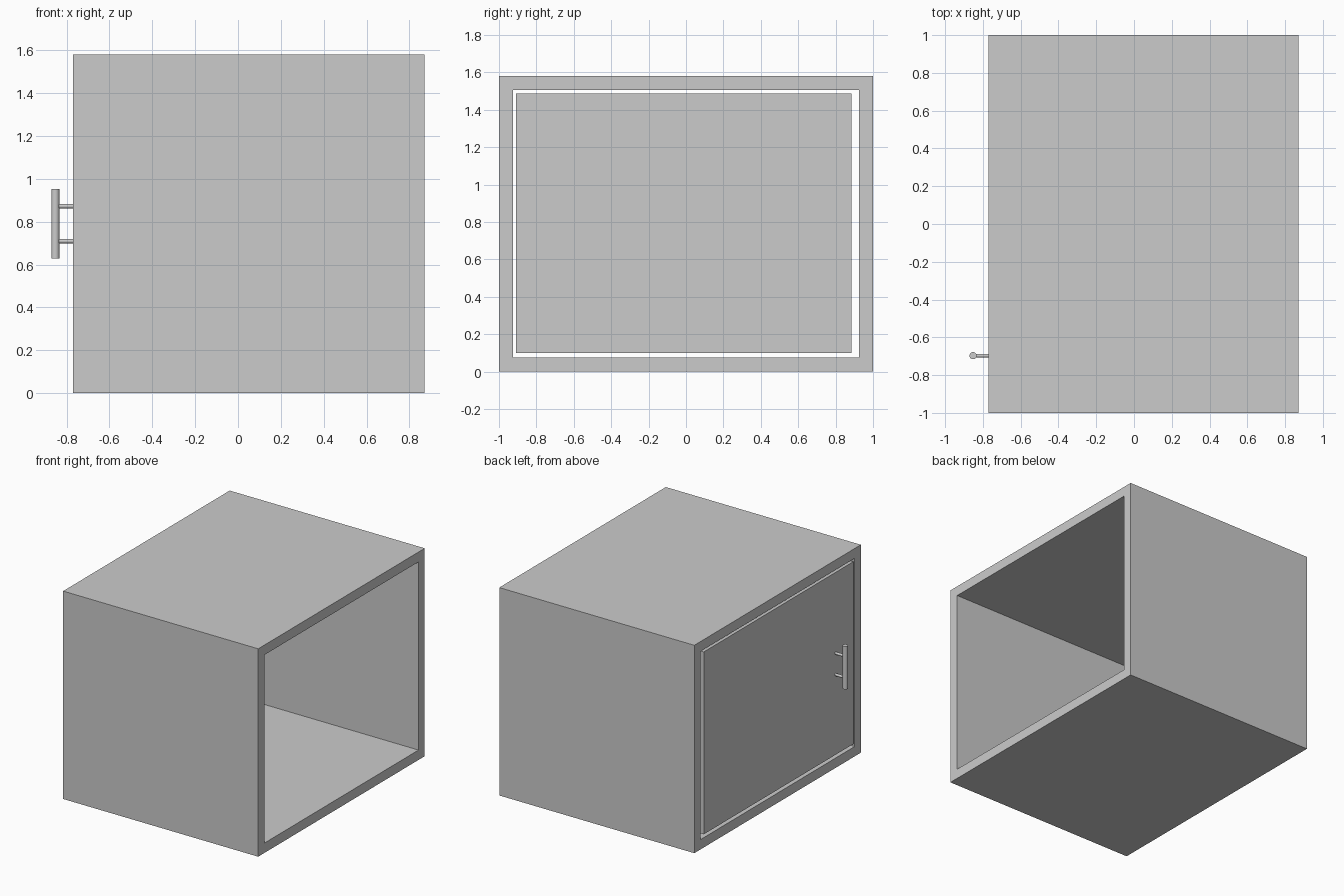
import bpy
import math

cube = bpy.data.objects.get("Cube")
if cube:
    bpy.data.objects.remove(cube, do_unlink=True)

grey = bpy.data.materials.new("plain grey")
grey.use_nodes = True
COLOUR = (0.6, 0.6, 0.6, 1)
grey.diffuse_color = COLOUR
grey.node_tree.nodes["Principled BSDF"].inputs["Base Color"].default_value = COLOUR

# Main dimensions
X0, X1 = -0.77, 0.87
HALF_Y, HEIGHT, WALL = 1.0, 1.58, 0.075


def box(name, low, high):
    """Axis-aligned box between two corners."""
    bpy.ops.mesh.primitive_cube_add(size=1)
    ob = bpy.context.object
    ob.name = name
    for v in ob.data.vertices:
        v.co = [h if c > 0 else l for c, l, h in zip(v.co, low, high)]
    ob.data.materials.append(grey)
    return ob


def rod(name, radius, length, centre, rotation=(0, 0, 0)):
    """Round bar with smooth sides and sharp ends."""
    bpy.ops.mesh.primitive_cylinder_add(vertices=32, radius=radius, depth=length,
                                        location=centre, rotation=rotation)
    ob = bpy.context.object
    ob.name = name
    ob.data.materials.append(grey)
    bpy.ops.object.shade_smooth_by_angle(angle=math.radians(40))
    return ob


# Cabinet shell: a rectangular ring profile swept along x, open at both ends
ring = [(y * (HALF_Y - inset), inset if low else HEIGHT - inset)
        for inset in (0, WALL)
        for y, low in ((-1, True), (1, True), (1, False), (-1, False))]
verts = [(x, y, z) for x in (X0, X1) for y, z in ring]
faces = []
for i in range(4):
    j = (i + 1) % 4
    faces += [(i, i + 8, j + 8, j),                # outside
              (i + 4, j + 4, j + 12, i + 12),      # inside
              (i, j, j + 4, i + 4),                # door-side rim
              (i + 8, i + 12, j + 12, j + 8)]      # open-side rim
mesh = bpy.data.meshes.new("cabinet_shell")
mesh.from_pydata(verts, [], faces)
mesh.materials.append(grey)
shell = bpy.data.objects.new("cabinet_shell", mesh)
bpy.context.collection.objects.link(shell)
bpy.context.view_layer.objects.active = shell
shell.select_set(True)
bpy.ops.object.mode_set(mode='EDIT')
bpy.ops.mesh.select_all(action='SELECT')
bpy.ops.mesh.normals_make_consistent(inside=False)
bpy.ops.object.mode_set(mode='OBJECT')

# Door, flush with the rim and with a gap all round
box("door", (X0, -0.91, 0.10), (X0 + WALL, 0.886, 1.486))

# Handle: upright bar on two standoffs
HX, HY = -0.852, -0.697
rod("handle_bar", 0.019, 0.326, (HX, HY, 0.79))
for side, z in (("lower", 0.709), ("upper", 0.872)):
    rod("handle_post_" + side, 0.01, X0 - HX, ((X0 + HX) / 2, HY, z),
        (0, math.pi / 2, 0))
